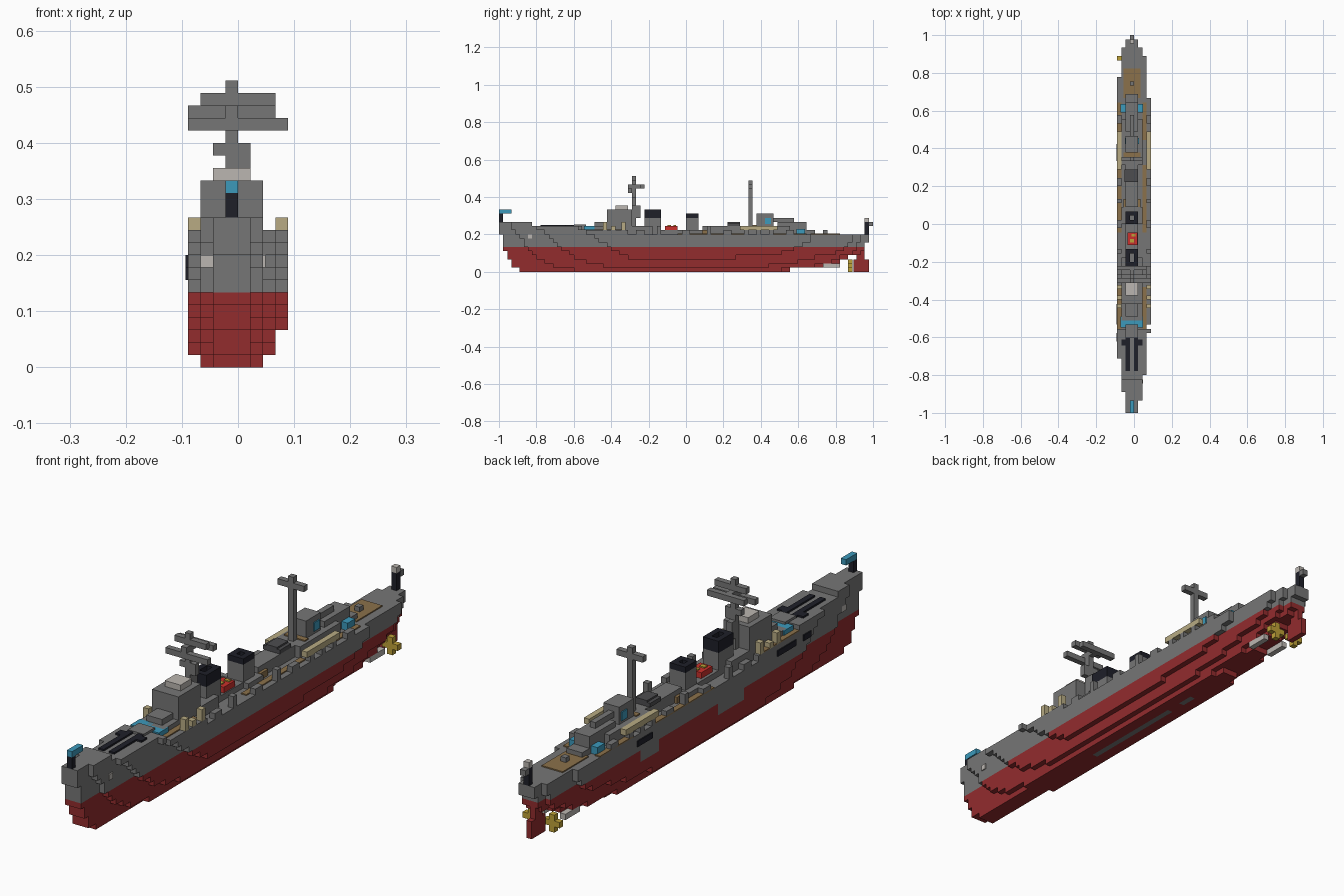
import bpy
import bmesh

cube = bpy.data.objects.get("Cube")
if cube:
    bpy.data.objects.remove(cube)

V = 2 / 90  # size of one block


def material(name, r, g, b):
    m = bpy.data.materials.new(name)
    m.use_nodes = True
    m.diffuse_color = (r, g, b, 1)
    m.node_tree.nodes["Principled BSDF"].inputs["Base Color"].default_value = (r, g, b, 1)
    return m


gray = material("hull gray", .18, .18, .18)
dark = material("dark gray", .075, .075, .08)
red = material("bottom red", .29, .025, .027)
black = material("black", .013, .014, .022)
cream = material("cream", .48, .41, .23)
wood = material("deck wood", .26, .165, .07)
blue = material("blue", .045, .32, .5)
white = material("pale gray", .5, .47, .44)
yellow = material("yellow", .52, .36, .04)
bright_red = material("bright red", .6, .03, .025)


def finish(name, bm, mats):
    mesh = bpy.data.meshes.new(name)
    bm.to_mesh(mesh)
    bm.free()
    for m in mats:
        mesh.materials.append(m)
    ob = bpy.data.objects.new(name, mesh)
    bpy.context.collection.objects.link(ob)
    return ob


def part(name, mat, *boxes):
    """Boxes given as block ranges x0, x1, y0, y1, z0, z1."""
    bm = bmesh.new()
    for x0, x1, y0, y1, z0, z1 in boxes:
        vs = bmesh.ops.create_cube(bm, size=1)["verts"]
        for v in vs:
            v.co = (V * (x1 if v.co.x > 0 else x0),
                    V * (y1 if v.co.y > 0 else y0),
                    V * (z1 if v.co.z > 0 else z0))
    return finish(name, bm, [mat])


# Hull: each column of blocks tapers toward bow and stern with depth
columns = {-4: (-32, 35, 4.5, 1.8, 1), -3: (-40, 42, 3, 1, 0), -2: (-45, 44, 1, 1, 0),
           -1: (-45, 44, 1, 1, 0), 0: (-45, 44, 1, 1, 0), 1: (-42, 42, 3, 1, 0),
           2: (-36, 40, 4.5, 1.8, 1), 3: (-26, 30, 6, 3.5, 3)}
bow_cut = [5, 3.5, 2.6, 2, 1.7, 1.4, 1.1, .9, .6, .4, 0, 0]
stern_cut = [19, 11, 7, 5, 2, 1, .6, 0, 0, 0, 0, 0]


def deck(y):
    return 12 if y < -37 else 11 if y < -25 else 10 if y < -14 else 9


cells = set()
for x, (start, end, kb, ks, low) in columns.items():
    for z in range(low, 12):
        for y in range(round(start + kb * bow_cut[z]), round(end - ks * stern_cut[z])):
            if z < deck(y):
                cells.add((x, y, z))

bm = bmesh.new()
verts = {}


def corner(*p):
    if p not in verts:
        verts[p] = bm.verts.new([c * V for c in p])
    return verts[p]


for cell in sorted(cells):
    for axis in range(3):
        for side in (0, 1):
            near = list(cell)
            near[axis] += 2 * side - 1
            if tuple(near) in cells:
                continue
            loop = []
            for a, b in ((0, 0), (1, 0), (1, 1), (0, 1)):
                p = list(cell)
                p[axis] += side
                p[(axis + 1) % 3] += a
                p[(axis + 2) % 3] += b
                loop.append(corner(*p))
            f = bm.faces.new(loop if side else loop[::-1])
            x, y, z = cell
            # Red below the waterline, worn gray along the keel and one flank
            worn_keel = axis == 2 and z == 0 and x == -1 and (-12 < y < 9 or 11 < y < 15)
            worn_side = axis == 0 and x == -4 and z > 3 and (-11 < y < -3 or 12 < y < 18)
            f.material_index = int(z < 6 and not worn_keel and not worn_side)
finish("hull", bm, [gray, red])

# Stern gear
part("rudder", red, (-1.5, -.5, 40.3, 44, 0, 3), (-1.5, -.5, 41, 43, 3, 5))
for side, cx in (("right", -3), ("left", 1)):
    part(side + "_propeller", yellow, (cx - 1, cx + 2, 39, 40, 1, 2), (cx, cx + 1, 39, 40, 0, 3))
    part(side + "_propeller_shaft", white, (cx, cx + 1, 33, 37, 1, 2))
part("stern_staff", black, (-1, 0, 43, 44, 9, 12))
part("stern_staff_top", white, (-1, 0, 43, 44, 12, 13))
part("stern_pennant", gray, (-1, 0, 44, 45, 11, 12))

# Bow gear
part("bow_staff", black, (-1, 0, -45, -44, 12, 14))
part("bow_flag", blue, (-1, 0, -45, -42, 14, 15))
part("anchors", white, (-3, -2, -39.2, -38, 8, 9), (2, 2.2, -38, -37, 8, 9))
part("fore_gun_barrels", black, (-2, -1, -35, -27, 11, 11.3), (0, 1, -35, -27, 11, 11.3),
     (-3, -1, -29, -27.5, 11, 11.3), (0, 2, -29, -27.5, 11, 11.3))
part("fore_gun_mount", gray, (-2, 1, -27, -24, 10, 11.4))

# Wooden deck plates
part("deck_planks", wood, (-2.5, 1.5, 30, 37, 9, 9.2), (-1.5, .5, 29, 31, 9, 9.3),
     (-4, -3, -2, 14, 9, 9.2), (2, 3, -2, 14, 9, 9.2), (-4, -3, 20, 29, 9, 9.2),
     (2, 3, 20, 29, 9, 9.2), (-4, -3, -25, -15, 10, 10.2), (2, 3, -25, -15, 10, 10.2))

# Deck houses
part("main_deckhouse", gray, (-3, 2, -23, -8, 9, 11), (-2, 1, -8, 0, 9, 10),
     (-3, 2, 0, 4, 9, 10), (-2, 1, 4, 14, 9, 11), (-3, 2, 14, 25, 9, 11),
     (-2, 1, 22, 29, 9, 12), (-2, 1, 29, 31, 9, 10))
part("bridge", gray, (-3, 2, -19, -13, 10, 15), (-2, 1, -22, -19, 10, 12))
part("bridge_roof", white, (-2, 1, -17, -14, 15, 16))
part("wood_walkway", wood, (-2.5, 1.5, 4, 6, 9, 10.1), (-2.5, 1.5, 16, 17, 11, 11.2))

# Fore mast with crossed yards
part("fore_mast", gray, (-1, 0, -13, -12, 11, 23), (0, 1, -13, -12, 16, 18),
     (-2, -1, -13, -12, 17, 18), (-1, 0, -12, -11, 13, 16),
     (-3, 3, -13, -12, 21, 22), (-1, 0, -14, -10, 20, 21),
     (-4, 3, -11, -10, 20, 21), (-4, 4, -14, -13, 19, 20))

# Funnels with hollow black caps
for name, y0, y1, top in (("fore", -10, -6, 13), ("aft", 0, 3, 13)):
    part(name + "_funnel", gray, (-2, 1, y0, y1, 9, top))
    h = top + (2 if name == "fore" else 1)
    part(name + "_funnel_cap", black, (-2, -1, y0, y1, top, h), (0, 1, y0, y1, top, h),
         (-1, 0, y0, y0 + 1, top, h), (-1, 0, y1 - 1, y1, top, h))

# Rescue gear between the funnels
part("red_launch", bright_red, (-1.5, .8, -5, -2, 10, 11))
part("launch_fittings", yellow, (-1, 0, -4.4, -3.6, 11, 11.2), (-.6, .4, -3, -2.4, 11, 11.2))

# Aft gun, mast and radar house
part("aft_turret", dark, (-2.3, 1, 10, 13, 11, 11.7), (-1.7, .4, 10, 13, 11.7, 12))
part("aft_mast", gray, (-1, 0, 15, 16, 9, 22), (-3, 2, 15, 16, 20, 21))
part("aft_house", gray, (-2, 1, 17, 21, 11, 14))
part("aft_gun", gray, (-1, 0, 21, 26, 12, 13), (-1, 0, 33, 34, 9, 10))
part("aft_windows", blue, (-2.2, 1.2, 19, 20.5, 11.5, 13), (-3.2, 2.2, 26.6, 28.6, 9, 10.3),
     (-3.2, 2.2, -24.6, -22, 10, 11))

# Boats and rafts along both rails
for side, x in (("right", -4), ("left", 3)):
    part(side + "_boats", cream, (x, x + 1, 13, 22, 10, 11))
    part(side + "_boat_cradles", gray, (x, x + 1, 14, 15, 9, 10), (x, x + 1, 17, 18, 9, 10),
         (x, x + 1, 20, 21, 9, 10))
    part(side + "_rafts", cream, (x, x + 1, -20, -19, 10, 12), (x, x + 1, -15.5, -14.5, 10, 12),
         (x, x + 1, -18, -17, 10, 11))
    part(side + "_lockers", gray, (x, x + 1, -12, -10, 9, 10), (x, x + 1, -7, -6, 9, 11),
         (x, x + 1, -1, 1, 9, 10), (x, x + 1, 5, 6, 9, 11), (x, x + 1, 9, 11, 9, 10),
         (x, x + 1, 24, 26, 9, 10))

# Dark painted marks on the right flank
part("flank_marks", black, (-4.2, -4, 15, 19, 7, 8), (-4.2, -4, -24, -19, 8, 9),
     (-4.2, -4, -28, -26, 8, 9))
